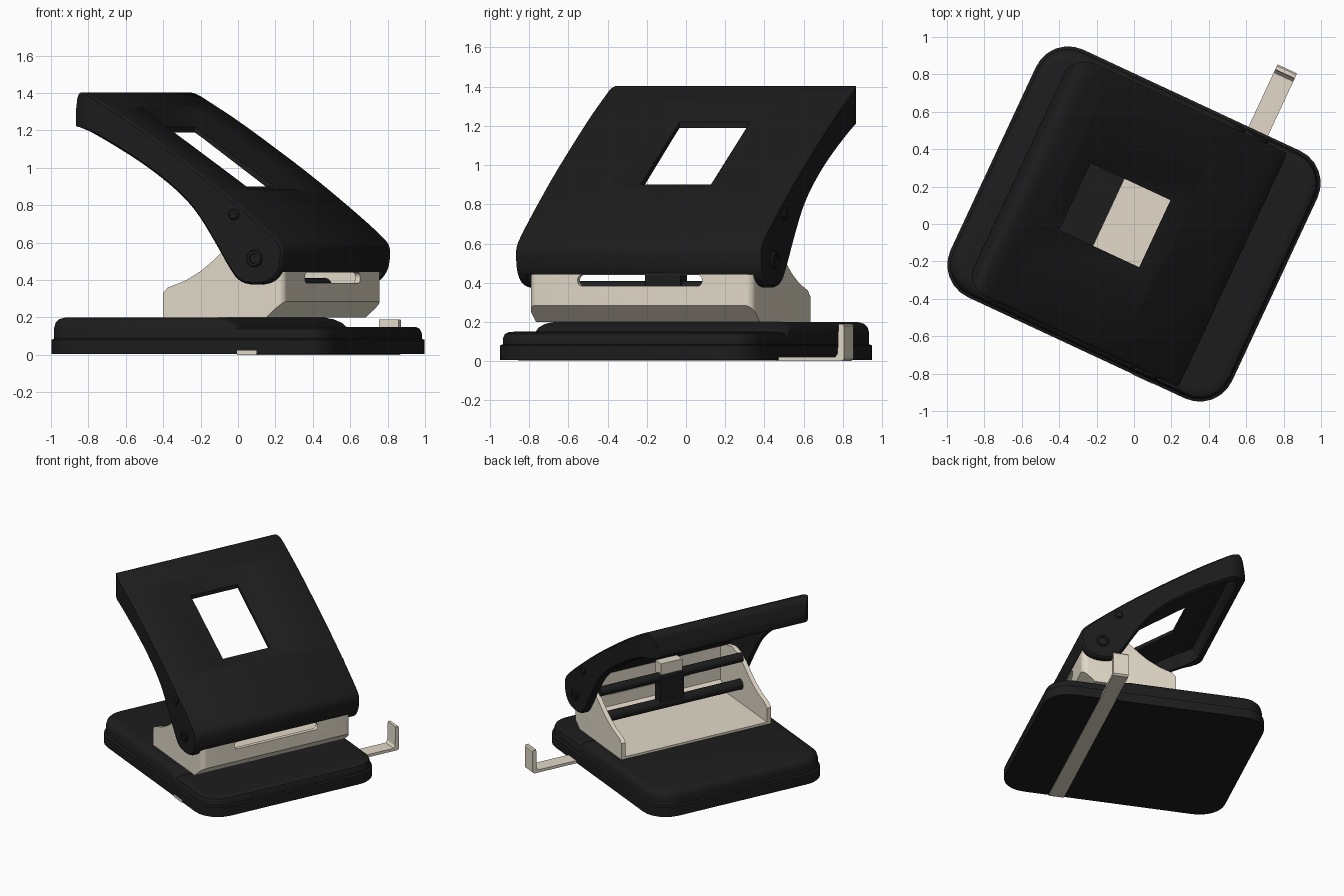
import bpy, bmesh, math
from mathutils import Matrix, Vector

if "Cube" in bpy.data.objects:
    bpy.data.objects.remove(bpy.data.objects["Cube"])

# Built in a straight frame (x = depth, y = width), turned about z at the end
TURN = Matrix.Rotation(math.radians(-25), 4, 'Z')
parts = []


def mat(name, c):
    m = bpy.data.materials.new(name)
    m.diffuse_color = (*c, 1)
    m.use_nodes = True
    m.node_tree.nodes["Principled BSDF"].inputs["Base Color"].default_value = m.diffuse_color
    return m


BLACK = mat("black plastic", (0.012, 0.012, 0.012))
METAL = mat("beige metal", (0.76, 0.70, 0.58))


def loft(name, rings, m=None):
    """Closed solid through rings of equal point count."""
    bm = bmesh.new()
    vs = [[bm.verts.new(p) for p in r] for r in rings]
    n = len(vs[0])
    for a, b in zip(vs, vs[1:]):
        for i in range(n):
            j = (i + 1) % n
            bm.faces.new((a[i], a[j], b[j], b[i]))
    bm.faces.new(vs[0][::-1])
    bm.faces.new(vs[-1])
    if bm.calc_volume(signed=True) < 0:
        bmesh.ops.reverse_faces(bm, faces=bm.faces)
    me = bpy.data.meshes.new(name)
    bm.to_mesh(me)
    bm.free()
    o = bpy.data.objects.new(name, me)
    bpy.context.collection.objects.link(o)
    if m:
        me.materials.append(m)
        parts.append(o)
    return o


def put(pts, axis, d):
    if axis == 'y':
        return [(a, d, b) for a, b in pts]
    if axis == 'x':
        return [(d, a, b) for a, b in pts]
    return [(a, b, d) for a, b in pts]


def prism(name, pts, axis, d0, d1, m=None):
    return loft(name, [put(pts, axis, d0), put(pts, axis, d1)], m)


def rr(x0, x1, y0, y1, r0, r1, n=6):
    """Rounded rectangle, radius r0 at the x0 end and r1 at the x1 end."""
    pts = []
    for cx, cy, r, a in ((x1 - r1, y1 - r1, r1, 0), (x0 + r0, y1 - r0, r0, 90),
                         (x0 + r0, y0 + r0, r0, 180), (x1 - r1, y0 + r1, r1, 270)):
        for i in range(n + 1):
            t = math.radians(a + 90 * i / n)
            pts.append((cx + r * math.cos(t), cy + r * math.sin(t)))
    return pts


def box(name, x0, x1, y0, y1, z0, z1, m=None):
    return prism(name, [(x0, y0), (x1, y0), (x1, y1), (x0, y1)], 'z', z0, z1, m)


def circle(cx, cz, r, n=24):
    return [(cx + r * math.cos(2 * math.pi * i / n), cz + r * math.sin(2 * math.pi * i / n)) for i in range(n)]


def smooth_poly(p, times=2):
    for _ in range(times):
        q = []
        for i in range(len(p)):
            a, b = Vector(p[i]), Vector(p[(i + 1) % len(p)])
            q += [a.lerp(b, 0.25), a.lerp(b, 0.75)]
        p = q
    return [tuple(v) for v in p]


def inset(p, d):
    n = len(p)
    area = sum(p[i][0] * p[(i + 1) % n][1] - p[(i + 1) % n][0] * p[i][1] for i in range(n))
    s = 1 if area > 0 else -1
    out = []
    for i in range(n):
        t = (Vector(p[(i + 1) % n]) - Vector(p[i - 1])).normalized()
        out.append((p[i][0] - s * t.y * d, p[i][1] + s * t.x * d))
    return out


def boolean(o, tool, op='DIFFERENCE'):
    md = o.modifiers.new("cut", 'BOOLEAN')
    md.operation, md.object, md.solver = op, tool, 'EXACT'
    bpy.context.view_layer.objects.active = o
    bpy.ops.object.modifier_apply(modifier=md.name)
    bpy.data.objects.remove(tool)


# Base: flanged tray and raised rear plateau
def base_ring(d, z):
    return put(rr(-.83 + d, .83 - d, -.73 + d, .73 - d, .19 - d, .19 - d), 'z', z)


loft("base", [base_ring(d, z) for d, z in
              ((0, .005), (0, .08), (.015, .086), (.015, .115), (.025, .138), (.045, .148), (.07, .15))], BLACK)
loft("base_plateau", [put(rr(-.815 + d, e, -.715 + d, .715 - d, .175 - d, .05), 'z', z) for d, e, z in
                      ((0, .36, .09), (0, .33, .145), (.008, .30, .172), (.025, .26, .19), (.06, .22, .2))], BLACK)

# Paper guide strip with upturned end
prism("paper_guide", [(-.733, 0), (1.085, 0), (1.098, .012), (1.098, .18), (1.09, .19), (1.068, .19),
                      (1.063, .04), (1.05, .022), (-.733, .022)], 'x', .335, .45, METAL)

# Metal frame: bent channel with slot in its front
frame = prism("metal_frame", [(-.15, .2), (.46, .2), (.558, .285), (.558, .54), (.45, .6), (.36, .62), (.28, .6),
                              (.2, .55), (.13, .49), (.07, .445), (-.02, .395), (-.12, .36), (-.15, .33)],
              'y', -.63, .63, METAL)
boolean(frame, prism("plan", rr(-.16, .559, -.631, .631, .01, .05), 'z', 0, 1), 'INTERSECT')
boolean(frame, prism("hollow", [(-.3, .218), (.45, .218), (.528, .29), (.528, 1), (-.3, 1)], 'y', -.595, .595))
boolean(frame, prism("slot", rr(-.35, .35, .383, .44, .026, .026), 'x', .4, .7))

# Handle: curved shell with side ears, rounded tip and framed window
W = .69
outline = smooth_poly([(-.682, 1.25), (-.66, 1.33), (-.635, 1.403), (-.57, 1.403), (-.47, 1.345), (-.31, 1.25),
                       (-.1, 1.11), (.125, .955), (.35, .785), (.53, .64), (.582, .585), (.584, .52), (.57, .45),
                       (.52, .39), (.42, .37), (.32, .39), (.26, .47), (.2, .57), (.11, .71), (.04, .8),
                       (-.07, .9), (-.24, 1.02), (-.45, 1.14), (-.6, 1.215), (-.672, 1.222)])
handle = loft("handle", [put(inset(outline, d), 'y', y) for y, d in
                         ((-W, .012), (-W + .006, .005), (-W + .016, 0),
                          (W - .016, 0), (W - .006, .005), (W, .012))], BLACK)
boolean(handle, prism("plan", rr(-.69, .6, -W - .001, W + .001, .15, .03), 'z', 0, 2), 'INTERSECT')
cavity = prism("cavity", [(.561, .2), (.561, .53), (.5, .58), (.32, .72), (.1, .88), (-.31, 1.165),
                          (-.5, 1.285), (-.6, 1.325), (-.635, 1.2), (-.635, .2)], 'y', -.642, .642)
boolean(cavity, prism("plan", rr(-.63, .6, -.64, .64, .12, .01), 'z', 0, 2), 'INTERSECT')
boolean(handle, cavity)


def window_ring(x0, x1, h, lift):
    return [(x, y, 1.22 - (x + .35) * .674 + lift) for x, y in ((x0, -h), (x1, -h), (x1, h), (x0, h))]


boolean(handle, loft("recess", [window_ring(-.35, .125, .2, 0), window_ring(-.53, .315, .44, .1)]))
boolean(handle, box("window", -.348, .123, -.198, .198, .5, 1.8))

# Hinge pins and small studs on both sides
for s, side in ((-1, "near"), (1, "far")):
    loft("hinge_pin_" + side, [put(circle(.42, .515, r), 'y', s * y) for r, y in
                               ((.046, .65), (.046, .696), (.04, .704), (.026, .704), (.024, .698))], BLACK)
    loft("stud_" + side, [put(circle(.3, .75, r, 16), 'y', s * y) for r, y in
                          ((.03, .65), (.03, .698), (.022, .706))], BLACK)

# Inner cross bars, centre bracket and metal tab
prism("upper_bar", circle(.235, .585, .036), 'y', -.6, .6, BLACK)
prism("lower_bar", circle(.235, .37, .04), 'y', -.6, .6, BLACK)
box("centre_bracket", .2, .28, -.1, .1, .36, .6, BLACK)
box("centre_tab", .21, .29, -.09, .09, .6, .7, METAL)

for o in parts:
    o.data.transform(TURN)
    bpy.ops.object.select_all(action='DESELECT')
    o.select_set(True)
    bpy.context.view_layer.objects.active = o
    bpy.ops.object.shade_smooth_by_angle(angle=math.radians(32))
